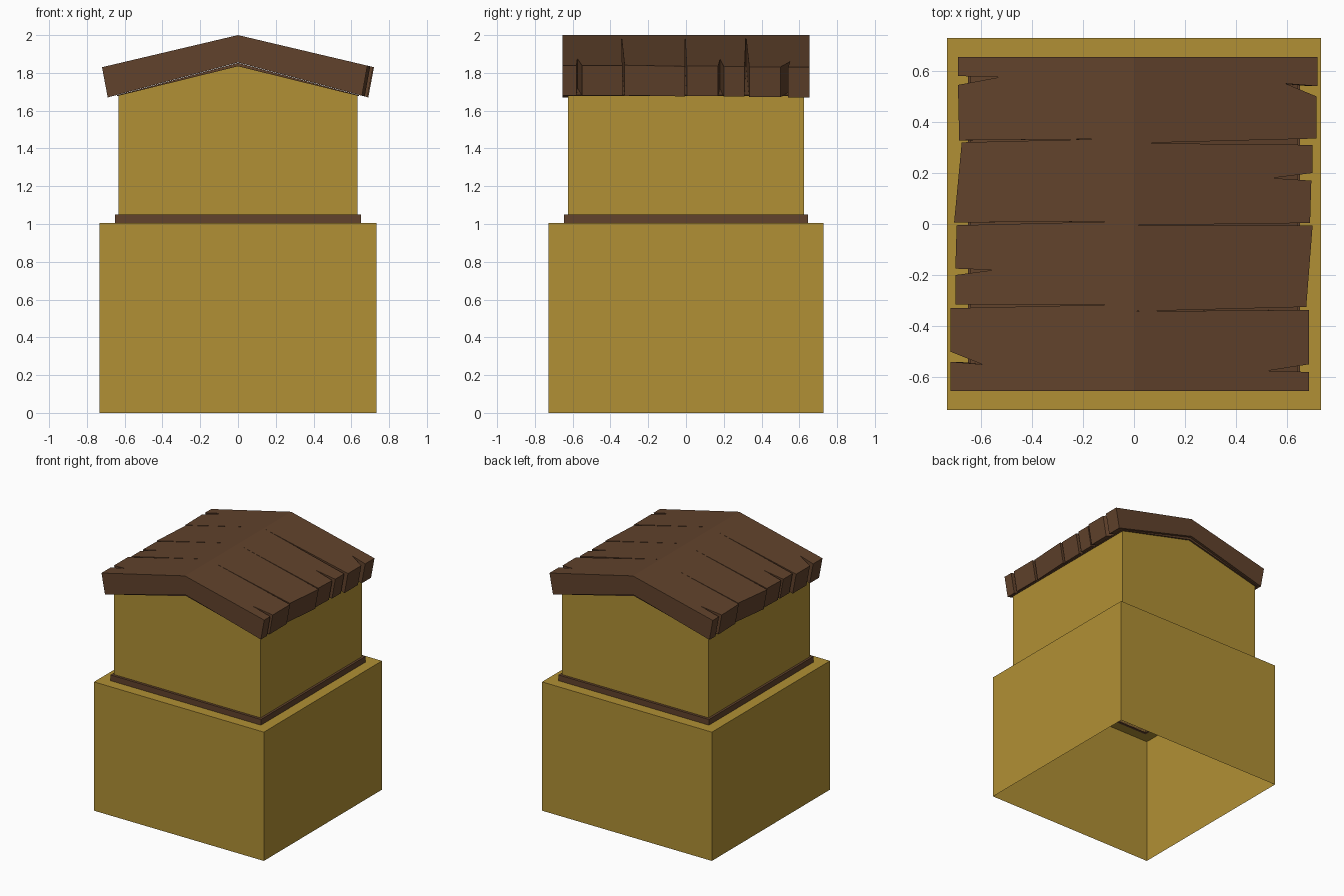
import bpy
import bmesh

cube = bpy.data.objects.get("Cube")
if cube:
    bpy.data.objects.remove(cube, do_unlink=True)


def make_material(name, color):
    mat = bpy.data.materials.new(name)
    mat.use_nodes = True
    mat.diffuse_color = color
    bsdf = next(n for n in mat.node_tree.nodes if n.type == 'BSDF_PRINCIPLED')
    bsdf.inputs["Base Color"].default_value = color
    bsdf.inputs["Roughness"].default_value = 0.9
    return mat


ochre = make_material("ochre plaster", (0.44, 0.28, 0.035, 1))
brown = make_material("brown wood", (0.12, 0.055, 0.025, 1))


def finish(name, bm, mat):
    mesh = bpy.data.meshes.new(name)
    bm.to_mesh(mesh)
    bm.free()
    mesh.materials.append(mat)
    obj = bpy.data.objects.new(name, mesh)
    bpy.context.collection.objects.link(obj)
    return obj


def loft_rectangles(name, mat, levels, closed=False):
    """Join rectangles given as (half width, half depth, height)."""
    bm = bmesh.new()
    loops = [[bm.verts.new((sx * w, sy * d, z))
              for sx, sy in ((-1, -1), (1, -1), (1, 1), (-1, 1))]
             for w, d, z in levels]
    if closed:
        loops.append(loops[0])
    for low, high in zip(loops, loops[1:]):
        for i in range(4):
            j = (i + 1) % 4
            bm.faces.new((low[i], low[j], high[j], high[i]))
    return finish(name, bm, mat)


def extrude_profile(name, mat, profile, depth, skip=None):
    """Extrude a counter-clockwise x-z profile along y; skip leaves a side open."""
    bm = bmesh.new()
    front = [bm.verts.new((x, -depth, z)) for x, z in profile]
    back = [bm.verts.new((x, depth, z)) for x, z in profile]
    bm.faces.new(front)
    bm.faces.new(back[::-1])
    for i in range(len(profile)):
        if i != skip:
            j = (i + 1) % len(profile)
            bm.faces.new((front[j], front[i], back[i], back[j]))
    return finish(name, bm, mat)


# Open-bottomed base with a ledge around its top
W, D = 0.632, 0.625
loft_rectangles("base", ochre, [(0.733, 0.728, 0), (0.733, 0.728, 1.005), (0.645, 0.64, 1.005)])

# Wooden band where the upper walls meet the base
loft_rectangles("trim_band", brown,
                [(0.65, 0.645, 1), (0.65, 0.645, 1.05), (W, D, 1.05), (W, D, 1)], closed=True)

# Gabled upper walls, open below
extrude_profile("upper_walls", ochre,
                [(-W, 1), (W, 1), (W, 1.683), (0, 1.838), (-W, 1.683)], D, skip=0)

# Thin board under the planks
extrude_profile("roof_underlay", brown,
                [(-0.64, 1.677), (0, 1.835), (0.64, 1.677),
                 (0.64, 1.682), (0, 1.853), (-0.64, 1.682)], 0.637)

# Plank roof: each eave outline runs back to front, dipping in at splits and seams
LEFT_EAVE = [
    (0.69, 0.655), (0.69, 0.58), (0.53, 0.575), (0.69, 0.545),
    (0.685, 0.328), (0.13, 0.333), (0.675, 0.32),
    (0.705, 0.006), (0.065, 0.01), (0.695, -0.005),
    (0.7, -0.175), (0.55, -0.18), (0.7, -0.2),
    (0.7, -0.315), (0.05, -0.315), (0.72, -0.33),
    (0.72, -0.5), (0.595, -0.55), (0.72, -0.54), (0.72, -0.655)]
RIGHT_EAVE = [
    (0.72, 0.655), (0.72, 0.54), (0.595, 0.55), (0.715, 0.5),
    (0.715, 0.335), (0.015, 0.317), (0.7, 0.31),
    (0.7, 0.2), (0.54, 0.18), (0.695, 0.17),
    (0.69, 0.004), (0.01, -0.005), (0.7, -0.006),
    (0.675, -0.325), (0.01, -0.342), (0.685, -0.337),
    (0.685, -0.55), (0.525, -0.575), (0.685, -0.58), (0.685, -0.655)]


def top_point(side, x, y):
    return (side * x, y, 2 - 0.236 * x)


def bottom_point(side, x, y):
    x *= 0.958
    return (side * x, y, 1.855 - 0.268 * x)


bm = bmesh.new()
for side, eave in ((-1, LEFT_EAVE), (1, RIGHT_EAVE)):
    outline = [(0, 0.655)] + eave + [(0, -0.655)]
    top = [bm.verts.new(top_point(side, x, y)) for x, y in outline]
    bottom = [bm.verts.new(bottom_point(side, x, y)) for x, y in outline]
    bm.faces.new(top)
    bm.faces.new(bottom[::-1])
    for i in range(len(outline) - 1):
        bm.faces.new((top[i + 1], top[i], bottom[i], bottom[i + 1]))
bmesh.ops.remove_doubles(bm, verts=bm.verts[:], dist=0.0005)
bmesh.ops.triangulate(bm, faces=[f for f in bm.faces if len(f.verts) > 4])
bmesh.ops.recalc_face_normals(bm, faces=bm.faces[:])
finish("roof_planks", bm, brown)
